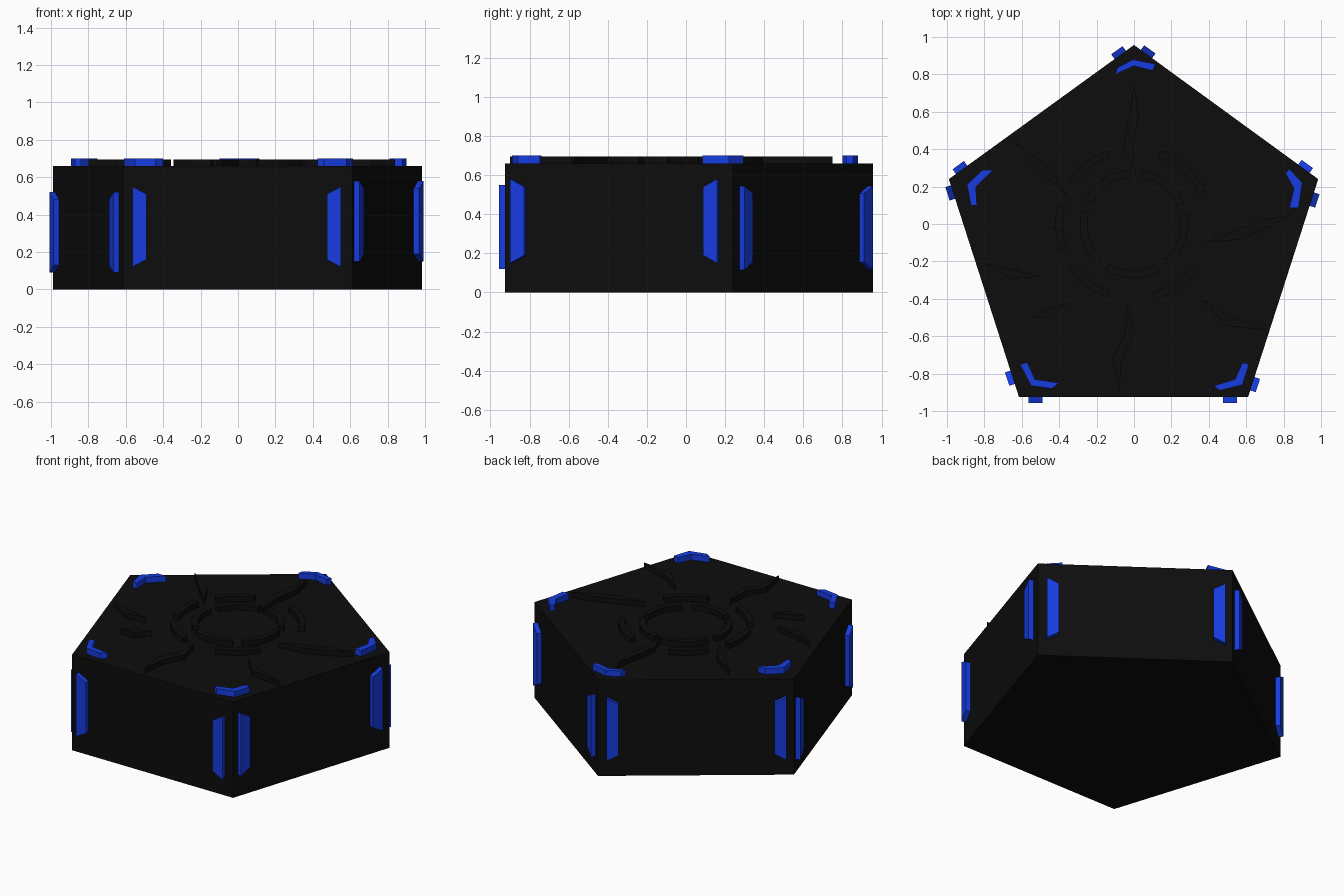
import bpy, bmesh, math
from mathutils import Vector

if "Cube" in bpy.data.objects:
    bpy.data.objects.remove(bpy.data.objects["Cube"])


def material(name, rgb):
    m = bpy.data.materials.new(name)
    m.diffuse_color = (*rgb, 1)
    m.use_nodes = True
    m.node_tree.nodes["Principled BSDF"].inputs["Base Color"].default_value = m.diffuse_color
    return m


BLACK = material("black", (0.004, 0.004, 0.004))
BLUE = material("blue", (0.008, 0.045, 0.75))
H = 0.66


def slab(name, points, direction, mat):
    """Extrude a planar outline along a direction."""
    bm = bmesh.new()
    face = bm.faces.new([bm.verts.new(p) for p in points])
    out = bmesh.ops.extrude_face_region(bm, geom=[face])
    moved = [v for v in out["geom"] if isinstance(v, bmesh.types.BMVert)]
    bmesh.ops.translate(bm, verts=moved, vec=direction)
    bmesh.ops.recalc_face_normals(bm, faces=bm.faces)
    mesh = bpy.data.meshes.new(name)
    bm.to_mesh(mesh)
    bm.free()
    mesh.materials.append(mat)
    ob = bpy.data.objects.new(name, mesh)
    bpy.context.collection.objects.link(ob)
    return ob


def plate(name, pts, z0, z1, mat):
    return slab(name, [(x, y, z0) for x, y in pts], (0, 0, z1 - z0), mat)


# Pentagonal body, counter-clockwise from the front left corner
corners = [(-0.615, -0.925), (0.61, -0.925), (0.985, 0.24), (0, 0.957), (-0.99, 0.24)]
plate("pentagon_body", corners, 0, H, BLACK)

# Tapered bars beside each vertical edge: (bottom z, start gap, end gap) per side
sides = [(0.12, 0.05, 0.06), (0.15, 0.037, 0.075), (0.115, 0.057, 0.045),
         (0.115, 0.053, 0.047), (0.09, 0.035, 0.073)]
for i, (z, gap_a, gap_b) in enumerate(sides):
    a = Vector((*corners[i], 0))
    b = Vector((*corners[(i + 1) % 5], 0))
    along = (b - a).normalized()
    normal = Vector((along.y, -along.x, 0))
    for tag, p, d, gap in (("start", a, along, gap_a), ("end", b, -along, gap_b)):
        outline = [p + d * s + Vector((0, 0, h)) for s, h in
                   ((gap, z), (gap + 0.075, z + 0.04),
                    (gap + 0.075, z + 0.39), (gap, z + 0.43))]
        slab(f"side_bar_{i}_{tag}", [q - normal * 0.005 for q in outline],
             normal * 0.036, BLUE)

# Chevrons on the top corners
chevrons = {
    "back": [(-0.10, 0.80), (-0.09, 0.835), (-0.005, 0.88), (0.115, 0.855), (0.10, 0.82), (0, 0.845)],
    "left": [(-0.893, 0.21), (-0.81, 0.29), (-0.75, 0.29), (-0.845, 0.20), (-0.84, 0.10), (-0.872, 0.10)],
    "right": [(0.81, 0.27), (0.83, 0.295), (0.90, 0.22), (0.88, 0.085), (0.83, 0.085), (0.855, 0.19)],
    "front_left": [(-0.61, -0.75), (-0.57, -0.74), (-0.53, -0.83), (-0.40, -0.85), (-0.44, -0.88), (-0.55, -0.865)],
    "front_right": [(0.58, -0.74), (0.615, -0.75), (0.58, -0.86), (0.46, -0.89), (0.425, -0.865), (0.54, -0.83)],
}
for name, pts in chevrons.items():
    plate("top_chevron_" + name, pts, H - 0.005, 0.70, BLUE)


# Raised arcs around the centre of the top
def arc(name, r0, r1, start, end, n=8):
    angles = [math.radians(start + (end - start) * k / n) for k in range(n + 1)]
    pts = [(r1 * math.cos(t), r1 * math.sin(t)) for t in angles]
    pts += [(r0 * math.cos(t), r0 * math.sin(t)) for t in reversed(angles)]
    plate(name, pts, H - 0.005, 0.695, BLACK)


for k in range(5):
    arc(f"inner_arc_{k}", 0.25, 0.29, 72 * k + 22, 72 * k + 82)
for k, (s, e) in enumerate(((-75, -35), (25, 70), (110, 145), (165, 200), (215, 250))):
    arc(f"outer_arc_{k}", 0.38, 0.42, s, e)


# Raised crack-like rays, tapering at both ends
def ray(name, path, width):
    path = [Vector(p) for p in path]
    d = (path[-1] - path[0]).normalized()
    n = Vector((-d.y, d.x)) * width / 2
    pts = [path[0]] + [p + n for p in path[1:-1]] + [path[-1]]
    pts += [p - n for p in reversed(path[1:-1])]
    plate(name, pts, H - 0.005, 0.695, BLACK)


rays = [
    ([(0.01, 0.26), (-0.03, 0.42), (0.0, 0.58), (0.0, 0.75)], 0.05),
    ([(-0.36, 0.15), (-0.46, 0.28), (-0.64, 0.44)], 0.05),
    ([(-0.50, -0.28), (-0.65, -0.27), (-0.80, -0.21)], 0.05),
    ([(-0.36, -0.42), (-0.45, -0.48), (-0.55, -0.50)], 0.05),
    ([(-0.04, -0.42), (-0.02, -0.58), (-0.09, -0.72), (-0.08, -0.90)], 0.05),
    ([(0.36, -0.40), (0.50, -0.52), (0.72, -0.57)], 0.05),
    ([(0.38, -0.10), (0.55, -0.06), (0.70, 0.0), (0.84, 0.05)], 0.05),
]
for k, (path, w) in enumerate(rays):
    ray(f"top_ray_{k}", path, w)
